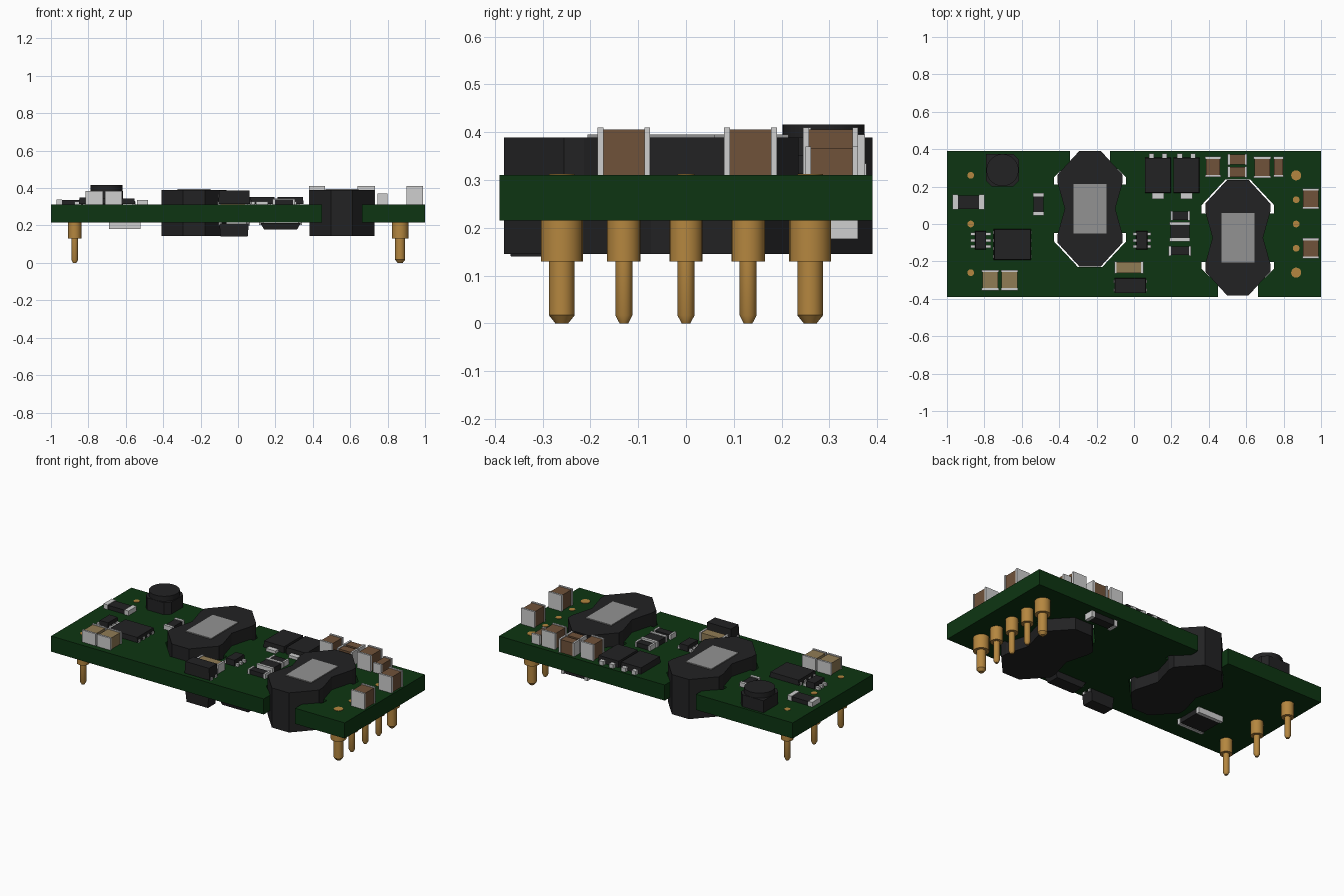
import bpy, bmesh, math

if "Cube" in bpy.data.objects:
    bpy.data.objects.remove(bpy.data.objects["Cube"])


def mat(name, r, g, b):
    m = bpy.data.materials.new(name)
    m.diffuse_color = (r, g, b, 1)
    m.use_nodes = True
    m.node_tree.nodes["Principled BSDF"].inputs["Base Color"].default_value = m.diffuse_color
    return m


GREEN = mat("board green", .004, .036, .006)
BLACK = mat("package black", .016, .016, .017)
BROWN = mat("ceramic brown", .16, .085, .042)
TAN = mat("ceramic tan", .28, .20, .09)
GOLD = mat("pin gold", .46, .24, .05)
SILVER = mat("terminal silver", .62, .62, .62)
GREY = mat("label grey", .29, .29, .29)

TOP, BOT = .311, .215  # board faces


def finish(name, bm, m):
    bmesh.ops.recalc_face_normals(bm, faces=bm.faces)
    me = bpy.data.meshes.new(name)
    bm.to_mesh(me)
    bm.free()
    me.materials.append(m)
    ob = bpy.data.objects.new(name, me)
    bpy.context.collection.objects.link(ob)
    return ob


def prism(name, pts, z0, z1, m, taper=1.0):
    """Extrude an outline from z0 to z1; taper scales the z1 end."""
    bm = bmesh.new()
    cx = sum(p[0] for p in pts) / len(pts)
    cy = sum(p[1] for p in pts) / len(pts)
    a = [bm.verts.new((x, y, z0)) for x, y in pts]
    b = [bm.verts.new((cx + (x - cx) * taper, cy + (y - cy) * taper, z1)) for x, y in pts]
    bm.faces.new(a)
    bm.faces.new(b)
    n = len(pts)
    for i in range(n):
        j = (i + 1) % n
        bm.faces.new((a[i], a[j], b[j], b[i]))
    return finish(name, bm, m)


def box(name, x0, x1, y0, y1, z0, z1, m, taper=1.0):
    return prism(name, [(x0, y0), (x1, y0), (x1, y1), (x0, y1)], z0, z1, m, taper)


def chip(name, x0, x1, y0, y1, z1, m, axis, end=.017, z0=TOP):
    """Two-terminal part: body with a silver cap at each end of the axis."""
    s = .004
    zb = z1 - s if z1 > z0 else z1 + s
    if axis == 'x':
        box(name + "_body", x0 + end, x1 - end, y0 + s, y1 - s, z0, zb, m)
        for a in (x0, x1 - end):
            box(name + "_terminal", a, a + end, y0, y1, z0, z1, SILVER)
    else:
        box(name + "_body", x0 + s, x1 - s, y0 + end, y1 - end, z0, zb, m)
        for a in (y0, y1 - end):
            box(name + "_terminal", x0, x1, a, a + end, z0, z1, SILVER)


def side_leads(name, x0, x1, ys, reach, w=.008, z0=TOP, z1=TOP + .016):
    """Leads sticking out of both x sides of a package."""
    for y in ys:
        for a, b in ((x0 - reach, x0 + .01), (x1 - .01, x1 + reach)):
            box(name + "_lead", a, b, y - w, y + w, z0, z1, SILVER)


def lathe(name, x, y, prof, m, seg=20):
    bm = bmesh.new()
    rings = [[bm.verts.new((x + r * math.cos(2 * math.pi * i / seg),
                            y + r * math.sin(2 * math.pi * i / seg), z)) for i in range(seg)]
             for r, z in prof]
    for a, b in zip(rings, rings[1:]):
        for i in range(seg):
            j = (i + 1) % seg
            bm.faces.new((a[i], a[j], b[j], b[i]))
    bm.faces.new(rings[0])
    bm.faces.new(rings[-1])
    ob = finish(name, bm, m)
    bpy.context.view_layer.objects.active = ob
    ob.select_set(True)
    bpy.ops.object.shade_smooth_by_angle(angle=math.radians(35))
    ob.select_set(False)
    return ob


# Circuit board with cut-outs for the core legs
board = box("circuit_board", -1, 1, -.39, .39, BOT, TOP, GREEN)
cores = [("left", -.235, .082, 1), ("right", .555, -.073, -1)]
open_half = [(.193, .13), (.193, .168), (.107, .25), (.107, .36)]
shut_half = [(.193, -.13), (.193, -.175), (.066, -.311)]
for tag, cx, cy, d in cores:
    for half in (open_half, shut_half):
        pts = half + [(-x, y) for x, y in reversed(half)]
        cut = prism("cutter", [(cx + x, cy + d * y) for x, y in pts], .1, .5, GREEN)
        mod = board.modifiers.new("cut", 'BOOLEAN')
        mod.operation = 'DIFFERENCE'
        mod.solver = 'EXACT'
        mod.object = cut
        bpy.context.view_layer.objects.active = board
        bpy.ops.object.modifier_apply(modifier=mod.name)
        bpy.data.objects.remove(cut)

# Transformer cores: two halves each, with a grey label plate
quarter = [(.135, 0), (.174, .14), (.174, .182), (.058, .308)]
right = [(x, -y) for x, y in reversed(quarter[1:])] + quarter
outline = right + [(-x, y) for x, y in reversed(right)]
for tag, cx, cy, d in cores:
    pts = [(cx + x, cy + y) for x, y in outline]
    prism(tag + "_core_lower", pts, .145, .267, BLACK)
    prism(tag + "_core_upper", pts, .267, .389, BLACK)
    box(tag + "_core_label", cx - .088, cx + .088, cy - .133, cy + .133, .388, .395, GREY)

# Pins: shouldered, with a tapered tip, running through the board
def pin(name, x, y, collar, r):
    lathe(name, x, y, [(r * .5, 0), (r, .017), (r, .13), (collar, .13), (collar, BOT),
                       (r, BOT), (r, TOP + .002)], GOLD)


for y in (-.26, 0, .26):
    pin("input_pin", -.873, y, .035, .018)
for y in (-.13, 0, .13):
    pin("output_pin", .867, y, .035, .018)
for y in (-.26, .26):
    pin("power_pin", .867, y, .044, .027)

# Shielded inductor: chamfered base with a round top
c, h = .03, .087
ix, iy = -.703, .288
base = [(h, -h + c), (h, h - c), (h - c, h), (-h, h), (-h, -h + c), (-h + c, -h), (h - c, -h)]
prism("inductor_base", [(ix + x, iy + y) for x, y in base], TOP, .385, BLACK)
lathe("inductor_top", ix, iy, [(.086, .38), (.086, .416)], BLACK, 28)

# Ceramic capacitors
for x0, x1, y0, y1, z, m, ax in [
        (-.815, -.722, -.355, -.245, .385, TAN, 'y'), (-.712, -.62, -.355, -.245, .385, TAN, 'y'),
        (-.105, .05, -.265, -.2, .365, TAN, 'x'),
        (.38, .465, .25, .36, .41, BROWN, 'y'), (.64, .732, .245, .36, .41, BROWN, 'y'),
        (.745, .8, .25, .36, .37, BROWN, 'y'),
        (.5, .605, .315, .375, .395, BROWN, 'x'), (.5, .605, .248, .308, .395, BROWN, 'x'),
        (.9, .99, .08, .19, .41, BROWN, 'y'), (.9, .99, -.185, -.075, .41, BROWN, 'y')]:
    chip("capacitor", x0, x1, y0, y1, z, m, ax, .012)

# Chip resistors and diodes
for x0, x1, y0, y1, z, ax, e in [
        (-.97, -.8, .077, .157, .34, 'x', .028), (-.54, -.48, .045, .165, .337, 'y', .018),
        (.195, .3, .018, .07, .342, 'x', .012), (.19, .3, -.093, .012, .345, 'y', .017),
        (.185, .305, -.17, -.117, .342, 'x', .012)]:
    chip("resistor", x0, x1, y0, y1, z, BLACK, ax, e)

# Controller package with corner leads
box("controller_body", -.75, -.55, -.193, -.027, TOP + .004, .345, BLACK, .96)
side_leads("controller", -.745, -.555, [-.175 + .0433 * i for i in range(4)], .008)

# Small six-lead packages
for x in (-.82, .042):
    box("small_package_body", x - .03, x + .03, -.137, -.037, TOP + .004, .35, BLACK, .94)
    side_leads("small_package", x - .028, x + .028, (-.12, -.087, -.054),
               .027 if x < 0 else .02)

# Power transistors: two leads at the back, one tab at the front
for x in (.128, .28):
    box("transistor_body", x - .07, x + .07, .165, .355, TOP + .003, .352, BLACK, .97)
    box("transistor_tab", x - .032, x + .032, .135, .18, TOP, .328, SILVER)
    for dx in (-.035, .035):
        box("transistor_lead", x + dx - .014, x + dx + .014, .345, .378, TOP, .335, SILVER)

# Matching gate driver packages above and below the board
box("upper_driver_body", -.105, .065, -.37, -.29, TOP + .004, .387, BLACK, .95)
side_leads("upper_driver", -.1, .06, (-.352, -.308), .01)
box("lower_driver_body", -.1, .058, -.37, -.29, BOT - .004, .14, BLACK, .92)
side_leads("lower_driver", -.095, .053, (-.352, -.308), .01, .008, BOT, BOT - .016)

# Other parts under the board
box("lower_diode_body", .12, .335, -.36, -.265, BOT - .002, .178, BLACK, .82)
side_leads("lower_diode", .125, .33, (-.3125,), .012, .02, BOT, BOT - .012)
chip("lower_rear_part", .42, .6, .3, .36, .177, BLACK, 'x', .02, BOT)
chip("lower_left_part", -.69, -.52, -.25, -.07, .18, BLACK, 'y', .02, BOT)
